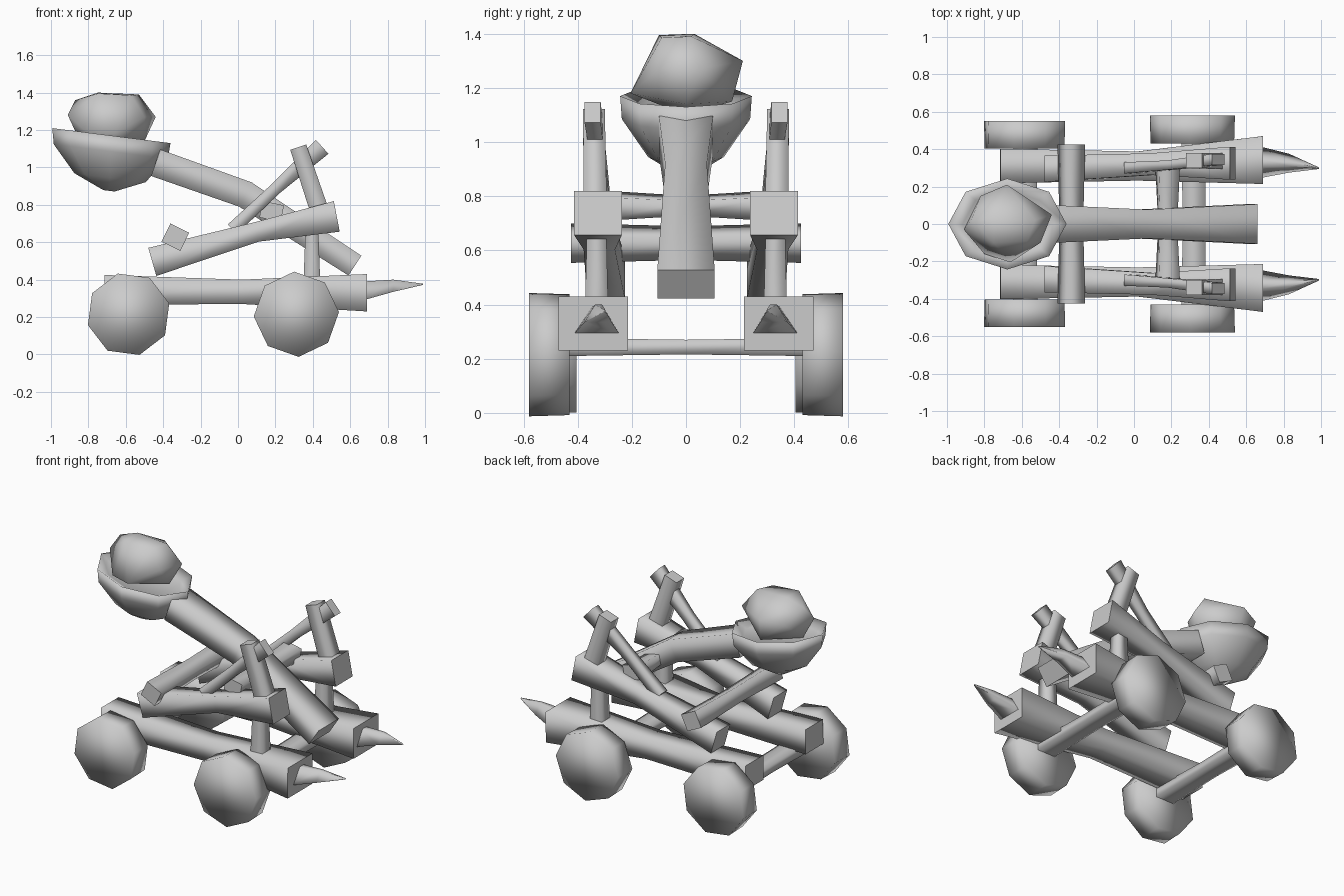
import bpy, bmesh
from math import sin, cos, pi, radians
from mathutils import Vector

if "Cube" in bpy.data.objects:
    bpy.data.objects.remove(bpy.data.objects["Cube"])


def loft(name, rings, mirror=False, sharp_caps=True):
    """Skin a list of closed rings, cap both ends, optionally mirror across y."""
    bm = bmesh.new()
    vs = [[bm.verts.new(p) for p in r] for r in rings]
    n = len(rings[0])
    for a, b in zip(vs, vs[1:]):
        for i in range(n):
            j = (i + 1) % n
            bm.faces.new((a[i], a[j], b[j], b[i]))
    for cap in (vs[0], vs[-1]):
        f = bm.faces.new(cap)
        if sharp_caps:
            for e in f.edges:
                e.smooth = False
    for f in bm.faces:
        f.smooth = True
    return finish(name, bm, mirror)


def finish(name, bm, mirror=False):
    bmesh.ops.recalc_face_normals(bm, faces=bm.faces)
    me = bpy.data.meshes.new(name)
    bm.to_mesh(me)
    bm.free()
    ob = bpy.data.objects.new(name, me)
    bpy.context.collection.objects.link(ob)
    if mirror:
        m = ob.modifiers.new("mirror", 'MIRROR')
        m.use_axis = (False, True, False)
        m.use_mirror_merge = False
    return ob


def beam(name, path, mirror=False):
    """Square timber along a path of (x, y, z, half width in y, half depth)."""
    pts = [Vector(p[:3]) for p in path]
    rings = []
    for i, p in enumerate(path):
        d = pts[min(i + 1, len(pts) - 1)] - pts[max(i - 1, 0)]
        up = Vector((-d.z, 0, d.x)).normalized() * p[4]
        side = Vector((0, p[3], 0))
        c = pts[i]
        rings.append([c + up + side, c + up - side, c - up - side, c - up + side])
    return loft(name, rings, mirror)


def crossbar(name, x, z, stations, tilt):
    """Bar along y; stations are (y, half x, half z)."""
    rings = []
    for y, hx, hz in stations:
        ring = []
        for sx, sz in ((1, 1), (-1, 1), (-1, -1), (1, -1)):
            u, v = sx * hx, sz * hz
            ring.append((x + u * cos(tilt) - v * sin(tilt), y,
                         z + u * sin(tilt) + v * cos(tilt)))
        rings.append(ring)
    return loft(name, rings)


def wheel(name, x, z, r, y0, y1, turn):
    rings = [[(x + k * r * cos(turn + i * pi / 4), y, z + k * r * sin(turn + i * pi / 4))
              for i in range(8)] for y, k in ((y0, .98), (y1, 1))]
    return loft(name, rings, True, False)


# chassis
beam("base_rail", [(-.715, .31, .345, .092, .08), (.02, .31, .335, .078, .065),
                   (.69, .342, .33, .128, .1)], True)
wheel("rear_wheel", -.585, .215, .225, .405, .55, radians(15))
wheel("front_wheel", .312, .215, .228, .43, .58, radians(3))
for nm, x in (("front_axle", .32), ("rear_axle", -.58)):
    crossbar(nm, x, .243, [(-.44, .065, .033), (0, .06, .027), (.44, .065, .033)], 0)

# curved spikes on the nose
spike = []
for x, y, z, hw, h in ((.67, .33, .29, .085, .1), (.83, .325, .335, .05, .065),
                       (.99, .298, .372, .004, .006)):
    spike.append([(x, y - hw, z), (x, y + hw, z), (x, y + hw * .2, z + h), (x, y - hw * .3, z + h)])
loft("nose_spike", spike, True)

# side frame
beam("sloped_beam", [(-.458, .295, .495, .07, .078), (.1, .32, .655, .058, .053),
                     (.528, .325, .738, .088, .083)], True)
beam("lower_post", [(.395, .33, .38, .043, .045), (.395, .33, .7, .035, .033)], True)
beam("upper_post", [(.445, .335, .74, .043, .05), (.322, .34, 1.108, .04, .045)], True)
beam("diagonal_brace", [(-.03, .3, .67, .03, .035), (.2, .315, .885, .025, .032),
                        (.45, .345, 1.11, .03, .05)], True)

# crossbars
crossbar("rear_crossbar", -.335, .627,
         [(-.425, .056, .054), (0, .048, .046), (.425, .056, .054)], radians(-26))
crossbar("front_crossbar", .18, .765,
         [(-.31, .058, .045), (0, .046, .028), (.31, .058, .045)], radians(-12))

# throwing arm
beam("throwing_arm", [(-.44, 0, 1.025, .1, .075), (.04, 0, .855, .077, .073),
                      (.625, 0, .475, .106, .063)])

# bowl with a tilted, slightly dished top
bowl = []
for cx, cz, rx, ry in ((-.69, .875, .03, .025), (-.685, .945, .19, .14), (-.68, 1.085, .305, .237),
                       (-.677, 1.17, .316, .243), (-.677, 1.13, .24, .18)):
    bowl.append([(cx + rx * cos(i * pi / 4), ry * sin(i * pi / 4),
                  cz - .127 * rx * cos(i * pi / 4)) for i in range(8)])
loft("bowl", bowl, sharp_caps=False)

# boulder: hull of a few points
bm = bmesh.new()
for p in ((-.91, -.03, 1.28), (-.87, .02, 1.36), (-.75, -.1, 1.395), (-.75, .03, 1.4),
          (-.53, .02, 1.39), (-.57, -.09, 1.385), (-.44, .05, 1.27), (-.5, -.1, 1.27),
          (-.68, .21, 1.3), (-.82, .15, 1.28), (-.66, -.205, 1.18), (-.8, -.16, 1.18),
          (-.5, .0, 1.14), (-.66, .17, 1.15), (-.85, 0, 1.15), (-.68, 0, 1.1)):
    bm.verts.new(p)
bmesh.ops.convex_hull(bm, input=bm.verts)
for f in bm.faces:
    f.smooth = True
finish("boulder", bm)
